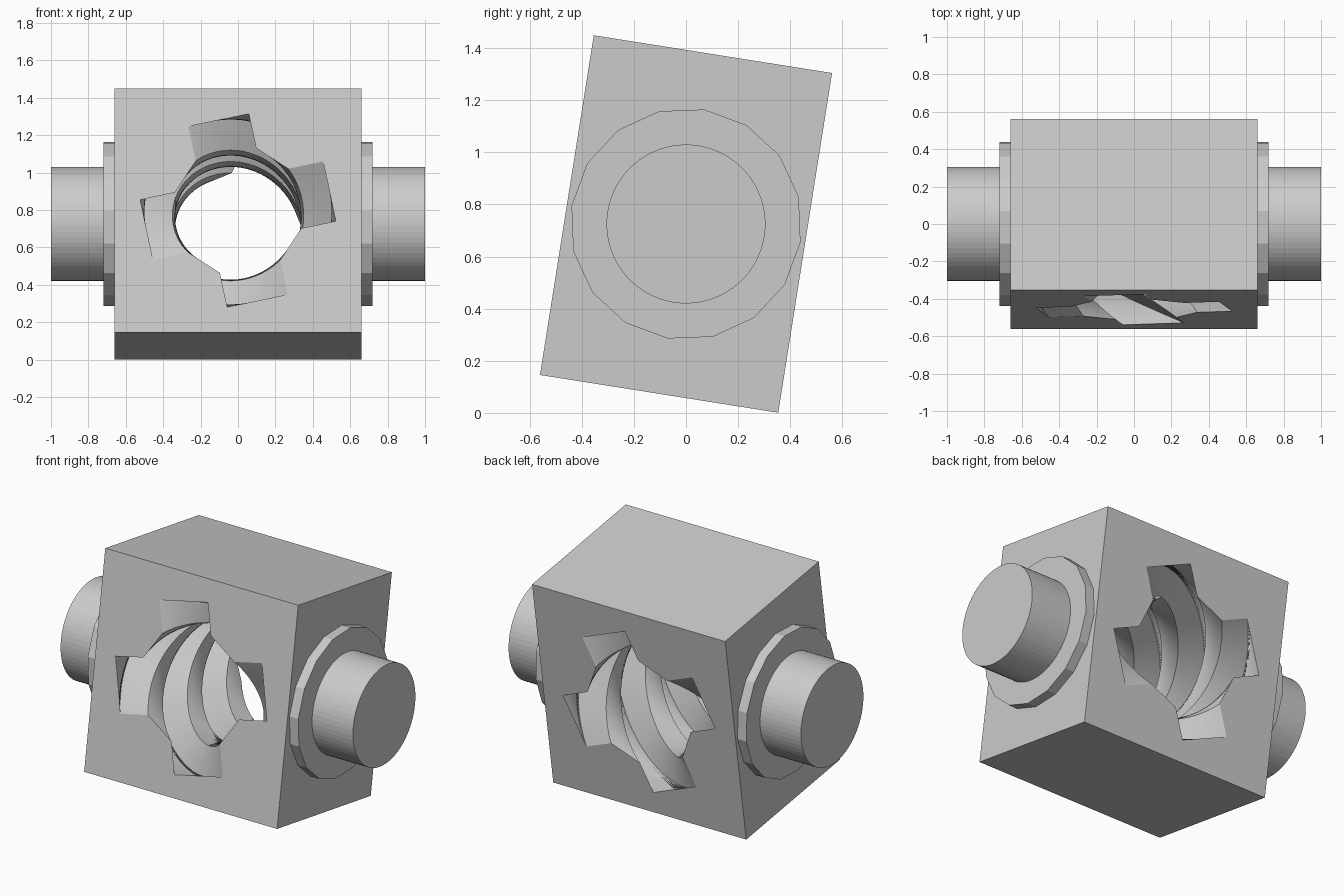
import bpy, bmesh
from math import radians, cos, sin, pi
from mathutils import Matrix

cube = bpy.data.objects.get("Cube")
if cube:
    bpy.data.objects.remove(cube, do_unlink=True)

HALF, DEPTH = 0.66, 0.926
PLACE = Matrix.Translation((0, 0, 0.725)) @ Matrix.Rotation(radians(-9), 4, 'X')

grey = bpy.data.materials.new("light_grey")
grey.use_nodes = True
grey.diffuse_color = (0.6, 0.6, 0.6, 1)
grey.node_tree.nodes["Principled BSDF"].inputs["Base Color"].default_value = grey.diffuse_color


def finish(bm, name):
    bmesh.ops.recalc_face_normals(bm, faces=bm.faces)
    mesh = bpy.data.meshes.new(name)
    bm.to_mesh(mesh)
    bm.free()
    mesh.materials.append(grey)
    obj = bpy.data.objects.new(name, mesh)
    obj.matrix_world = PLACE
    bpy.context.collection.objects.link(obj)
    return obj


def loop_edges(bm, verts):
    return [bm.edges.get(p) or bm.edges.new(p) for p in zip(verts, verts[1:] + verts[:1])]


def skin(bm, a, b):
    n = len(a)
    for i in range(n):
        j = (i + 1) % n
        bm.faces.new((a[i], a[j], b[j], b[i]))


# Block with a twisted cross-shaped channel running front to back
def make_block():
    bm = bmesh.new()
    arm, tip, root = 0.165, 0.5, 0.31
    quarter = [(root, -arm), (tip, -arm), (tip, arm)]
    cross = []
    for k in range(4):
        c, s = cos(k * pi / 2), sin(k * pi / 2)
        for x, z in quarter + [(root, arm)]:
            cross.append((x * c - z * s, x * s + z * c))
    steps, start, twist = 100, 12, -214.7
    rings = []
    for i in range(steps + 1):
        t = i / steps
        a = radians(start + twist * t)
        rings.append([bm.verts.new((x * cos(a) - z * sin(a), (t - 0.5) * DEPTH,
                                    x * sin(a) + z * cos(a))) for x, z in cross])
    for a, b in zip(rings, rings[1:]):
        skin(bm, a, b)
    corners = [(-HALF, -HALF), (HALF, -HALF), (HALF, HALF), (-HALF, HALF)]
    front, back = [[bm.verts.new((x, y, z)) for x, z in corners]
                   for y in (-DEPTH / 2, DEPTH / 2)]
    skin(bm, front, back)
    for outer, inner in ((front, rings[0]), (back, rings[-1])):
        bmesh.ops.triangle_fill(bm, use_beauty=True,
                                edges=loop_edges(bm, outer) + loop_edges(bm, inner))
    return finish(bm, "block")


# Round parts along the side axis
def disc(name, radius, sides, x0, x1):
    bm = bmesh.new()
    rings = [[bm.verts.new((x, radius * sin(2 * pi * i / sides), radius * cos(2 * pi * i / sides)))
              for i in range(sides)] for x in (x0, x1)]
    skin(bm, *rings)
    for ring in rings:
        bm.faces.new(ring)
    return finish(bm, name)


make_block()
for side, sx in (("left", 1), ("right", -1)):
    disc(side + "_flange", 0.445, 16, sx * 0.64, sx * 0.72)
    disc(side + "_axle", 0.305, 64, sx * 0.62, sx)
